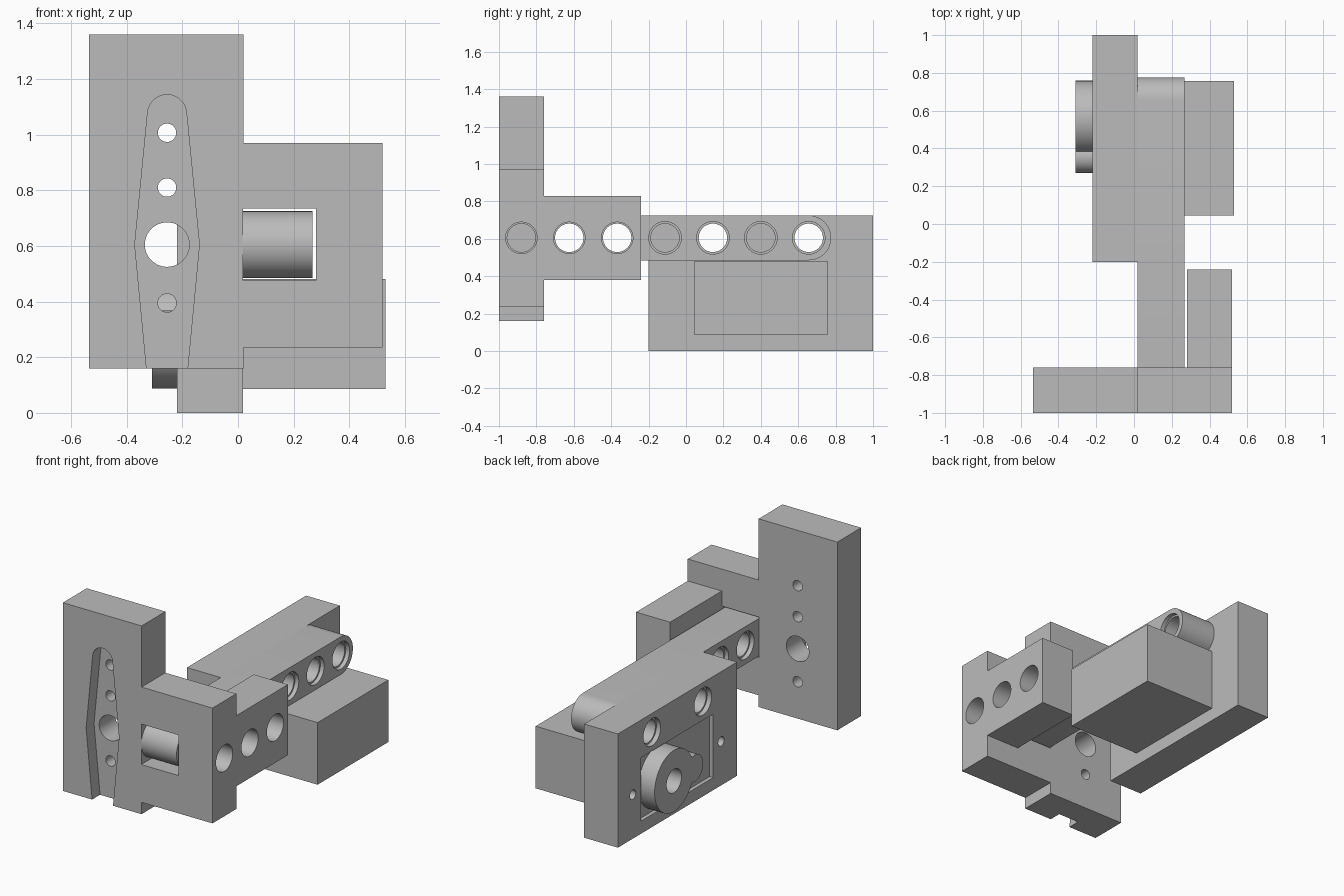
import bpy, bmesh, math

cube = bpy.data.objects.get("Cube")
if cube:
    bpy.data.objects.remove(cube, do_unlink=True)

grey = bpy.data.materials.new("plain grey")
grey.use_nodes = True
grey.diffuse_color = (0.5, 0.5, 0.5, 1)
grey.node_tree.nodes["Principled BSDF"].inputs["Base Color"].default_value = (0.5, 0.5, 0.5, 1)


def prism(name, profile, axis, start, end):
    """Extrude a profile: (y, z) points along x, or (x, z) points along y."""
    bm = bmesh.new()

    def place(p, d):
        return (d, p[0], p[1]) if axis == "x" else (p[0], d, p[1])

    face = bm.faces.new([bm.verts.new(place(p, start)) for p in profile])
    out = bmesh.ops.extrude_face_region(bm, geom=[face])
    shift = (end - start, 0, 0) if axis == "x" else (0, end - start, 0)
    moved = [g for g in out["geom"] if isinstance(g, bmesh.types.BMVert)]
    bmesh.ops.translate(bm, verts=moved, vec=shift)
    bmesh.ops.recalc_face_normals(bm, faces=bm.faces)
    mesh = bpy.data.meshes.new(name)
    bm.to_mesh(mesh)
    bm.free()
    mesh.materials.append(grey)
    obj = bpy.data.objects.new(name, mesh)
    bpy.context.collection.objects.link(obj)
    return obj


def rect(a, b, c, d):
    return [(a, c), (b, c), (b, d), (a, d)]


def arc(u, v, r, first=0, last=180, steps=24):
    angles = [math.radians(first + (last - first) * i / steps) for i in range(steps + 1)]
    return [(u + r * math.cos(t), v + r * math.sin(t)) for t in angles]


def circle(u, v, r):
    return arc(u, v, r, 0, 360, 48)[:-1]


def cut(obj, profile, axis, start, end):
    cutter = prism("cutter", profile, axis, start, end)
    cutter.hide_render = True
    mod = obj.modifiers.new("cut", "BOOLEAN")
    mod.operation = "DIFFERENCE"
    mod.solver = "EXACT"
    mod.object = cutter
    bpy.context.view_layer.objects.active = obj
    bpy.ops.object.modifier_apply(modifier=mod.name)
    bpy.data.objects.remove(cutter, do_unlink=True)


def smooth(obj):
    bpy.ops.object.select_all(action="DESELECT")
    obj.select_set(True)
    bpy.context.view_layer.objects.active = obj
    bpy.ops.object.shade_smooth_by_angle(angle=math.radians(25))


HOLE_Z = 0.605
PITCH = 0.256
hole_y = [-0.88 + PITCH * i for i in range(7)]

# Front plate: tall board with a lower wing on the left
outline = [(-0.535, 0.16), (0.02, 0.16), (0.02, 0.235), (0.52, 0.235),
           (0.52, 0.97), (0.02, 0.97), (0.02, 1.36), (-0.535, 1.36)]
front_plate = prism("front_plate", outline, "y", -1, -0.76)

# Tapered lever slot, open at the bottom
mid = -0.255
slot = [(mid - 0.068, 0.1), (mid + 0.068, 0.1), (mid + 0.116, 0.605)]
slot += arc(mid, 1.074, 0.07, 6, 174) + [(mid - 0.116, 0.605)]
cut(front_plate, slot, "y", -1.1, -0.92)
for z, r in ((0.395, 0.033), (0.605, 0.08), (0.81, 0.033), (1.007, 0.033)):
    cut(front_plate, circle(mid, z, r), "y", -1.1, -0.7)

# Square socket for the beam, and the pin hole from the side
cut(front_plate, rect(0.018, 0.28, 0.476, 0.734), "y", -1.1, -0.7)
cut(front_plate, circle(hole_y[0], HOLE_Z, 0.084), "x", 0.15, 0.6)

# Side arm with two pin holes
side_arm = prism("side_arm", rect(-0.76, -0.24, 0.38, 0.83), "x", 0.28, 0.52)
for y in hole_y[1:3]:
    cut(side_arm, circle(y, HOLE_Z, 0.084), "x", 0.2, 0.6)

# Round-ended beam with seven counterbored holes
ends = arc(hole_y[6], HOLE_Z, 0.12, -90, 90) + arc(hole_y[0], HOLE_Z, 0.12, 90, 270)
beam = prism("beam", ends, "x", 0.018, 0.267)
for y in hole_y:
    cut(beam, circle(y, HOLE_Z, 0.076), "x", -0.1, 0.4)
    cut(beam, circle(y, HOLE_Z, 0.087), "x", 0.24, 0.4)
    cut(beam, circle(y, HOLE_Z, 0.087), "x", -0.1, 0.045)

# Mounting plate with two counterbored holes, motor recess and screw holes
mount_plate = prism("mount_plate", rect(-0.2, 1, 0, 0.725), "x", -0.22, 0.018)
for y in (hole_y[4], hole_y[6]):
    cut(mount_plate, circle(y, HOLE_Z, 0.076), "x", -0.4, 0.1)
    cut(mount_plate, circle(y, HOLE_Z, 0.087), "x", -0.4, -0.19)
cut(mount_plate, rect(0.04, 0.765, 0.08, 0.485), "x", -0.4, -0.195)
for y in (-0.04, 0.85):
    cut(mount_plate, circle(y, 0.28, 0.03), "x", -0.4, -0.08)

# Motor body, output hub with bore, and the small gear boss
motor_body = prism("motor_body", rect(0.045, 0.757, 0.085, 0.481), "x", 0.018, 0.53)
hub = prism("motor_hub", circle(0.563, 0.283, 0.196), "x", -0.31, -0.195)
cut(hub, circle(0.563, 0.283, 0.075), "x", -0.4, -0.1)
boss = prism("gear_boss", circle(0.355, 0.283, 0.085), "x", -0.31, -0.195)
cut(boss, circle(0.563, 0.283, 0.19), "x", -0.4, -0.1)

for part in (front_plate, side_arm, beam, mount_plate, motor_body, hub, boss):
    smooth(part)
